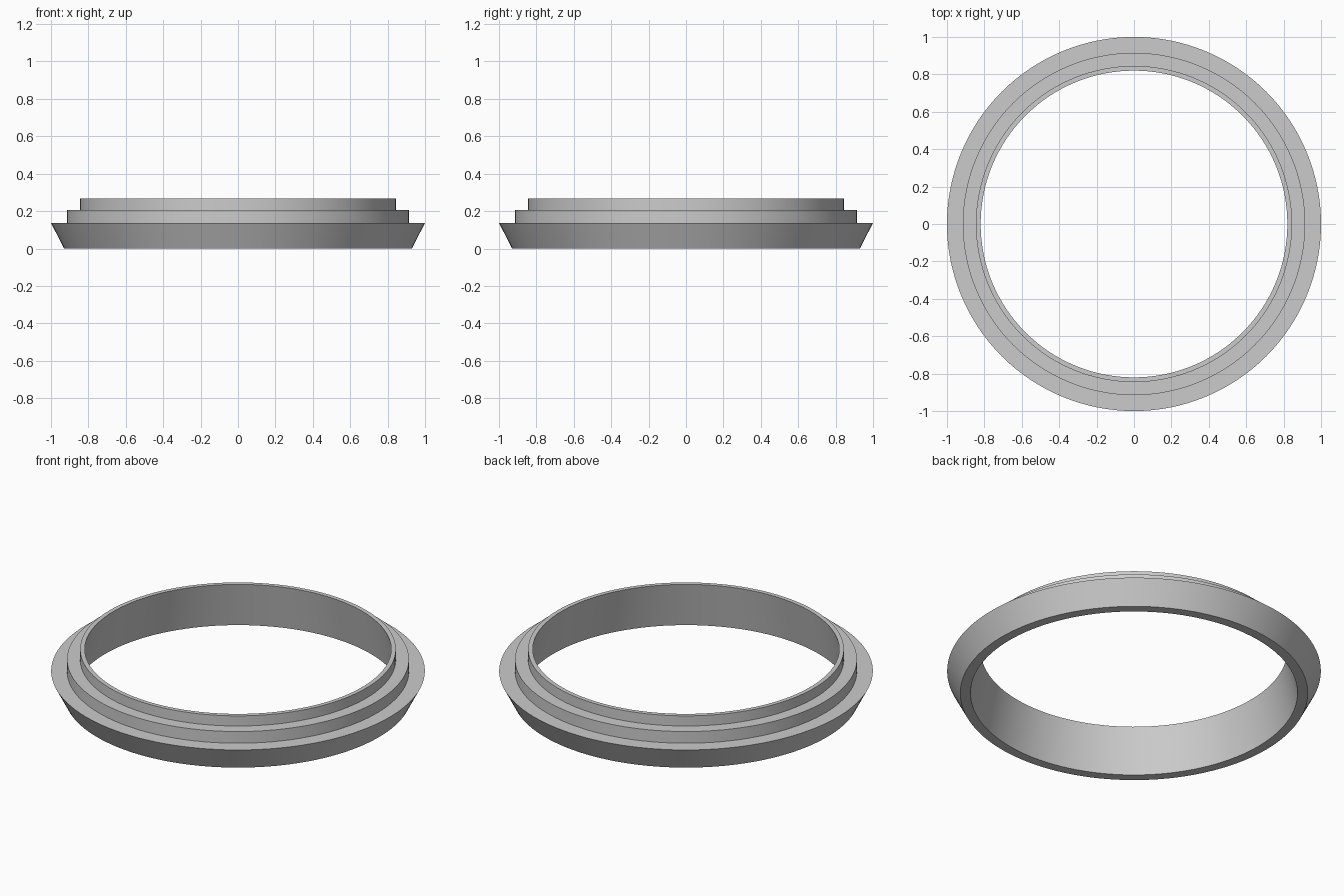
import bpy, bmesh, math

cube = bpy.data.objects.get("Cube")
if cube:
    bpy.data.objects.remove(cube, do_unlink=True)

# Plain grey material
grey = bpy.data.materials.new("neutral_grey")
grey.use_nodes = True
colour = (0.6, 0.6, 0.6, 1)
grey.diffuse_color = colour
grey.node_tree.nodes["Principled BSDF"].inputs["Base Color"].default_value = colour

# Cross-section (radius, height): flared rim, two steps, tapered bore
PROFILE = [(0.875, 0), (0.93, 0), (1.0, 0.137), (0.915, 0.137),
           (0.915, 0.206), (0.845, 0.206), (0.845, 0.266), (0.82, 0.266)]
SEGMENTS = 128


def lathe(name, profile, material):
    """Sweep a closed cross-section around the z axis."""
    bm = bmesh.new()
    rings = []
    for i in range(SEGMENTS):
        a = 2 * math.pi * i / SEGMENTS
        rings.append([bm.verts.new((r * math.cos(a), r * math.sin(a), z))
                      for r, z in profile])
    n = len(profile)
    for i in range(SEGMENTS):
        here, ahead = rings[i], rings[(i + 1) % SEGMENTS]
        for j in range(n):
            k = (j + 1) % n
            bm.faces.new((here[j], ahead[j], ahead[k], here[k]))
    bmesh.ops.recalc_face_normals(bm, faces=bm.faces)
    mesh = bpy.data.meshes.new(name)
    bm.to_mesh(mesh)
    bm.free()
    mesh.materials.append(material)
    obj = bpy.data.objects.new(name, mesh)
    bpy.context.collection.objects.link(obj)
    return obj


# Stepped ring, smooth around with crisp steps
ring = lathe("stepped_ring", PROFILE, grey)
bpy.ops.object.select_all(action="DESELECT")
ring.select_set(True)
bpy.context.view_layer.objects.active = ring
bpy.ops.object.shade_smooth_by_angle(angle=math.radians(20))
